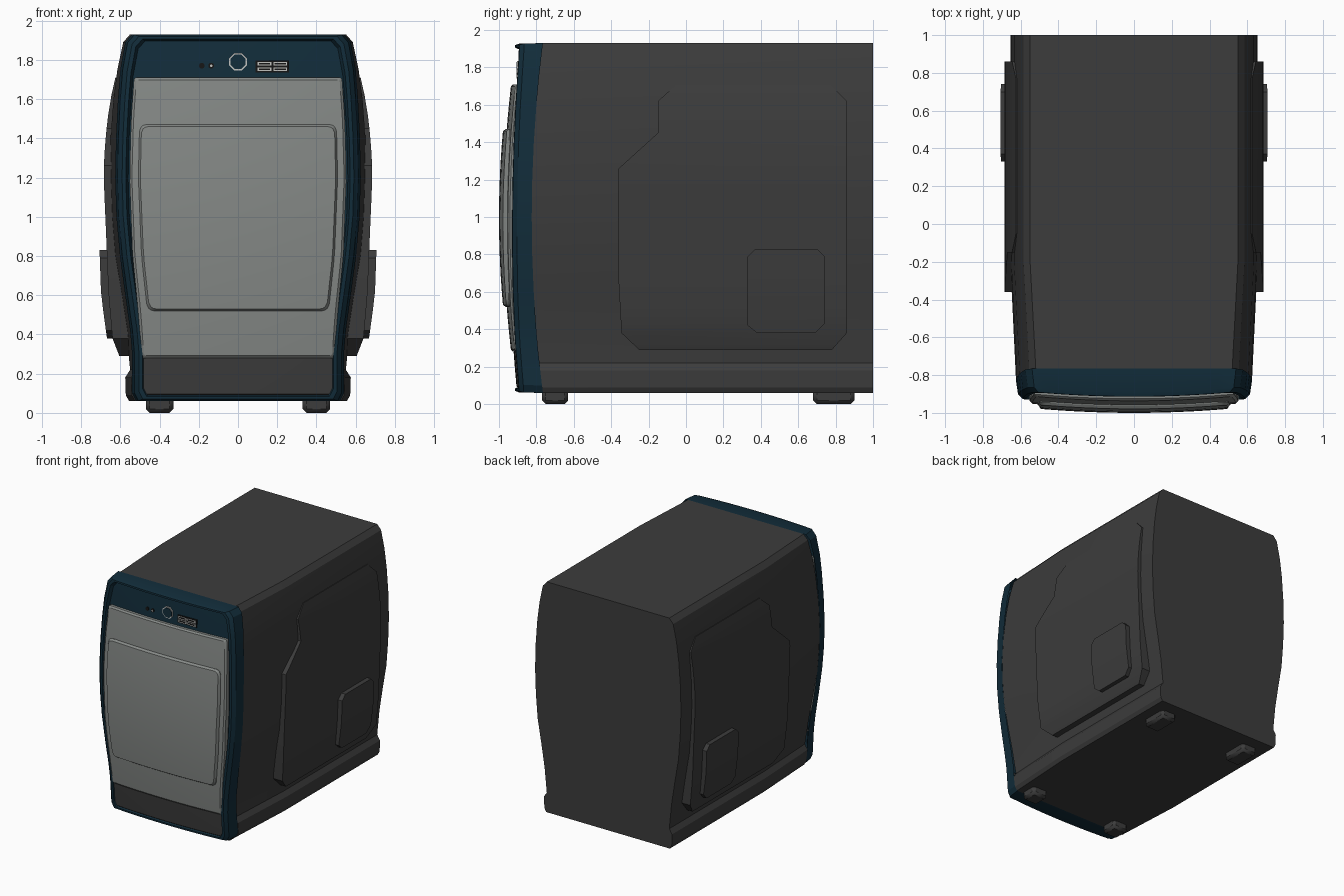
import bpy, bmesh, math
from mathutils import Matrix, Vector

if "Cube" in bpy.data.objects:
    bpy.data.objects.remove(bpy.data.objects["Cube"])


def material(name, rgb):
    m = bpy.data.materials.new(name)
    m.diffuse_color = (*rgb, 1)
    m.use_nodes = True
    m.node_tree.nodes["Principled BSDF"].inputs["Base Color"].default_value = m.diffuse_color
    return m


CHARCOAL = material("charcoal", (0.045, 0.045, 0.045))
BLUE = material("dark blue", (0.006, 0.026, 0.043))
GREY = material("mid grey", (0.235, 0.25, 0.24))
SILVER = material("silver", (0.55, 0.55, 0.53))
BLACK = material("black", (0.008, 0.008, 0.008))


def lerp_table(table, z):
    for (a, va), (b, vb) in zip(table, table[1:]):
        if z <= b:
            t = max(0, (z - a) / (b - a))
            return va + (vb - va) * t
    return table[-1][1]


# half-width profiles over height
BODY = [(.06, .555), (.09, .572), (.18, .575), (.22, .55), (.3, .558), (.42, .57), (.6, .598), (.8, .632),
        (1.0, .648), (1.2, .655), (1.4, .65), (1.6, .635), (1.75, .615), (1.89, .585), (1.93, .55)]
FRAME = [(.06, .52), (.1, .54), (.3, .54), (.42, .55), (.6, .575), (.8, .602), (1.0, .62), (1.2, .626),
         (1.4, .622), (1.6, .612), (1.75, .60), (1.89, .575), (1.93, .54)]
DOOR = [(.28, .492), (.5, .507), (.8, .538), (1.2, .553), (1.5, .545), (1.71, .53)]
INSET = [(.52, .462), (.8, .492), (1.2, .508), (1.47, .502)]
SIDE = [(.29, .605), (.38, .64), (.6, .66), (.9, .672), (1.2, .685), (1.35, .68), (1.5, .665), (1.64, .642),
        (1.71, .625)]
ZC = 0.995


def bulge(z):
    return 1 - ((z - ZC) / .935) ** 2


def front(base, amount):
    """Front surface curved in both height and width."""
    return lambda x, z: base - amount * bulge(z) + .026 * (x / .55) ** 2


def back_edge(x, z):
    return -.765 - .06 * bulge(z)


def finish(name, bm, mat):
    bmesh.ops.recalc_face_normals(bm, faces=bm.faces[:])
    me = bpy.data.meshes.new(name)
    bm.to_mesh(me)
    bm.free()
    me.materials.append(mat)
    ob = bpy.data.objects.new(name, me)
    bpy.context.collection.objects.link(ob)
    return ob


def shell(name, half, zs, layers, mat, nu=12, cap=False):
    """Curved front grid, its rim stepped back through layers of (y, x inset, z inset)."""
    bm = bmesh.new()
    nz, mid, hz = len(zs), (zs[0] + zs[-1]) / 2, (zs[-1] - zs[0]) / 2

    def vert(i, j, layer):
        fy, ix, iz = layer
        x = (2 * i / nu - 1) * (half(zs[j]) - ix)
        z = mid + (zs[j] - mid) * (1 - iz / hz)
        return bm.verts.new((x, fy(x, z), z))

    g = [[vert(i, j, layers[0]) for j in range(nz)] for i in range(nu + 1)]
    for i in range(nu):
        for j in range(nz - 1):
            bm.faces.new((g[i][j], g[i + 1][j], g[i + 1][j + 1], g[i][j + 1]))
    rim = ([(i, 0) for i in range(nu)] + [(nu, j) for j in range(nz - 1)]
           + [(i, nz - 1) for i in range(nu, 0, -1)] + [(0, j) for j in range(nz - 1, 0, -1)])
    prev = [g[i][j] for i, j in rim]
    for layer in layers[1:]:
        ring = [vert(i, j, layer) for i, j in rim]
        for k in range(len(rim)):
            n = (k + 1) % len(rim)
            bm.faces.new((prev[k], ring[k], ring[n], prev[n]))
        prev = ring
    if cap:
        bm.faces.new(prev)
    return finish(name, bm, mat)


def rounded(table, r, z0, z1):
    """Half-width function with corners rounded at both ends."""
    def f(z):
        d = min(z - z0, z1 - z, r)
        return lerp_table(table, z) - (r - math.sqrt(max(0, r * r - (r - d) ** 2)))
    return f


def steps(z0, z1, n, r):
    zs = [z0 + (z1 - z0) * k / n for k in range(1, n)]
    ends = [r * f for f in (0, .1, .35, 1)]
    return sorted([z0 + e for e in ends] + [z1 - e for e in ends]
                  + [z for z in zs if z0 + r * 1.2 < z < z1 - r * 1.2])


# main case
shell("case_body", lambda z: lerp_table(BODY, z), [p[0] for p in BODY],
      [(back_edge, .03, 0), (lambda x, z: -.2, 0, 0), (lambda x, z: 1.0, 0, 0)], CHARCOAL, cap=True)

# blue front frame with a raised rim
shell("front_frame", lambda z: lerp_table(FRAME, z), [p[0] for p in FRAME],
      [(front(-.885, .045), .066, .035), (front(-.912, .045), .054, .024),
       (front(-.912, .045), .035, .01), (front(-.89, .045), .012, .002),
       (back_edge, 0, 0)], BLUE)

# grey door, its raised centre, and the lower grille
shell("front_door", rounded(DOOR, .012, .28, 1.71), steps(.28, 1.71, 16, .012),
      [(front(-.905, .072), .012, .012), (front(-.895, .072), 0, 0), (front(-.87, .045), 0, 0)], GREY, 16)
shell("door_centre", rounded(INSET, .035, .52, 1.47), steps(.52, 1.47, 12, .035),
      [(front(-.914, .086), .01, .01), (front(-.904, .08), 0, 0), (front(-.88, .06), 0, 0)], GREY, 16)
shell("lower_grille", rounded([(.08, .495), (.29, .495)], .02, .09, .285), steps(.09, .285, 4, .02),
      [(front(-.903, .045), .006, .006), (front(-.897, .045), 0, 0), (front(-.87, .045), 0, 0)], CHARCOAL)


def mirror(ob):
    ob.modifiers.new("mirror", 'MIRROR').use_axis[0] = True


def side_plate(name, outline, inset, base, outer):
    """Bevelled plate in the y-z plane, bent to follow the side of the case."""
    bm = bmesh.new()
    face = bm.faces.new([bm.verts.new((0, y, z)) for y, z in outline])
    bmesh.ops.inset_individual(bm, faces=[face], thickness=inset)
    for v in face.verts:
        v.co.x = 1
    for k in range(3, 18):
        bmesh.ops.bisect_plane(bm, geom=bm.verts[:] + bm.edges[:] + bm.faces[:],
                               plane_co=(0, 0, k * .1 + .02), plane_no=(0, 0, 1))
    for v in bm.verts:
        t = v.co.x
        v.co.x = base(v.co.z) * (1 - t) + outer(v.co.z) * t
    mirror(finish(name, bm, CHARCOAL))


# side panels and the smaller vent covers on them
side_plate("side_panel",
           [(-.36, 1.26), (-.15, 1.45), (-.15, 1.62), (-.05, 1.71), (.77, 1.71), (.86, 1.62), (.86, .38),
            (.78, .29), (-.25, .29), (-.345, .38), (-.36, .65)], .035,
           lambda z: lerp_table(BODY, z) - .015, lambda z: lerp_table(SIDE, z))
side_plate("vent_cover",
           [(.33, .79), (.37, .83), (.70, .83), (.74, .79), (.74, .43), (.69, .38), (.38, .38), (.33, .42)], .027,
           lambda z: lerp_table(SIDE, z) - .01,
           lambda z: lerp_table([(.38, .668), (.6, .698), (.83, .706)], z))


def block(name, lo, hi, mat, bevel=0):
    bm = bmesh.new()
    lo, hi = Vector(lo), Vector(hi)
    bmesh.ops.create_cube(bm, size=1, matrix=Matrix.Translation((lo + hi) / 2) @ Matrix.Diagonal((*(hi - lo), 1)))
    ob = finish(name, bm, mat)
    if bevel:
        m = ob.modifiers.new("bevel", 'BEVEL')
        m.width, m.segments = bevel, 1
    return ob


# feet
for label, y0, y1 in (("front", -.77, -.63), ("rear", .68, .90)):
    mirror(block(label + "_foot", (.33, y0, 0), (.47, y1, .08), CHARCOAL, .02))


def disc(name, x, z, r, y, mat, n):
    bm = bmesh.new()
    bmesh.ops.create_cone(bm, cap_ends=True, segments=n, radius1=r, radius2=r, depth=.02,
                          matrix=Matrix.Translation((x, y + .01, z)) @ Matrix.Rotation(math.pi / 2, 4, 'X')
                          @ Matrix.Rotation(math.pi / n, 4, 'Z'))
    finish(name, bm, mat)


# power button and audio sockets
disc("button_ring", 0, 1.79, .049, -.903, SILVER, 8)
disc("power_button", 0, 1.79, .041, -.907, BLUE, 8)
for x in (-.185, -.137):
    disc("audio_socket", x, 1.77, .015, -.902, BLACK, 12)
disc("socket_pin", -.137, 1.77, .007, -.905, SILVER, 8)

# data ports
block("port_plate", (.09, -.902, 1.735), (.26, -.88, 1.797), BLACK)
for x in (.10, .18):
    for z in (1.742, 1.77):
        block("port_shell", (x, -.905, z), (x + .07, -.885, z + .02), SILVER)
        block("port_slot", (x + .006, -.907, z + .005), (x + .064, -.89, z + .015), BLACK)

# smooth shading with crisp edges
bpy.ops.object.select_all(action='DESELECT')
for ob in bpy.context.collection.objects:
    ob.select_set(True)
    bpy.context.view_layer.objects.active = ob
bpy.ops.object.shade_smooth_by_angle(angle=math.radians(25))
